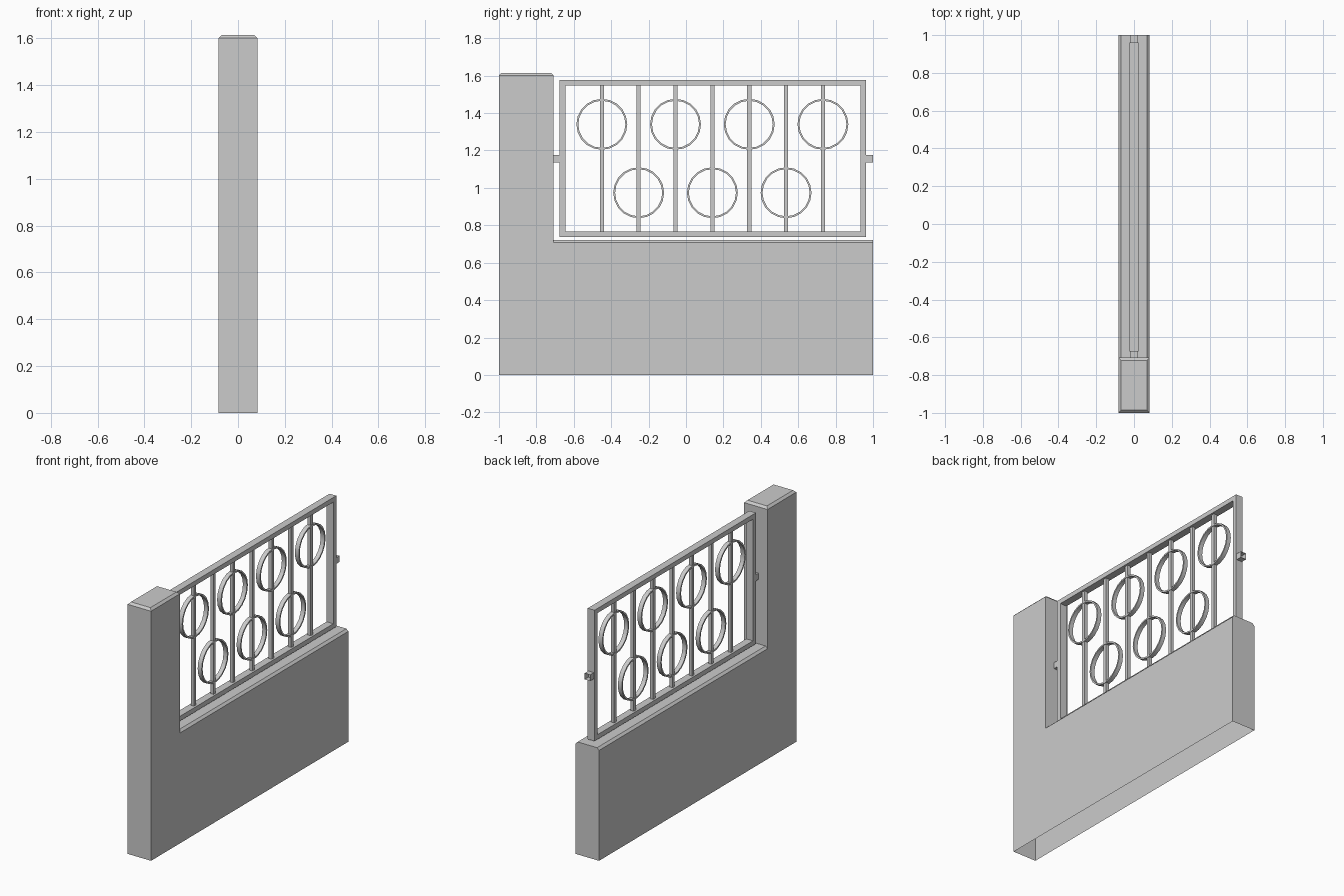
import bpy, bmesh, math
from mathutils import Matrix

if "Cube" in bpy.data.objects:
    bpy.data.objects.remove(bpy.data.objects["Cube"])


def finish(bm, name):
    bmesh.ops.recalc_face_normals(bm, faces=bm.faces)
    me = bpy.data.meshes.new(name)
    bm.to_mesh(me)
    bm.free()
    ob = bpy.data.objects.new(name, me)
    bpy.context.collection.objects.link(ob)
    return ob


def box(name, x, y, z, open_ends=False):
    """Box from (min, max) pairs; open_ends removes the two y faces."""
    bm = bmesh.new()
    bmesh.ops.create_cube(bm, size=1)
    for v in bm.verts:
        v.co = [(lo + hi) / 2 + c * (hi - lo) for c, (lo, hi) in zip(v.co, (x, y, z))]
    if open_ends:
        ends = [f for f in bm.faces if abs(f.normal.y) > 0.9]
        bmesh.ops.delete(bm, geom=ends, context='FACES_ONLY')
    return finish(bm, name)


# Wall and pillar: one shell, open underneath, lofted along y
W, C, JOIN = 0.083, 0.014, -0.708
PILLAR, WALL = 1.601, 0.708


def section(y, z, c):
    half = [(W, 0), (W, z), (W - c, z + c)]
    return [(a, y, b) for a, b in half] + [(-a, y, b) for a, b in reversed(half)]


sections = [section(-1, PILLAR, 0), section(-1 + C, PILLAR, C),
            section(JOIN - C, PILLAR, C), section(JOIN, PILLAR, 0),
            section(JOIN, WALL, C), section(1, WALL, C)]
bm = bmesh.new()
rows = [[bm.verts.new(p) for p in s] for s in sections]
for k, (a, b) in enumerate(zip(rows, rows[1:])):
    for i in range(5):
        if k == 3 and i in (0, 4):
            continue  # no area where the pillar drops to the wall
        bm.faces.new((a[i], a[i + 1], b[i + 1], b[i]))
bm.faces.new(rows[0])
bm.faces.new(rows[-1])
bmesh.ops.remove_doubles(bm, verts=bm.verts, dist=1e-5)
finish(bm, "wall_and_pillar")

# Rectangular grille frame
Y0, Y1, Z0, Z1, T, D = -0.675, 0.962, 0.737, 1.577, 0.03, 0.024
bm = bmesh.new()
loops = []
for x in (-D, D):
    for t in (0, T):
        loops.append([bm.verts.new((x, y, z)) for y, z in (
            (Y0 + t, Z0 + t), (Y1 - t, Z0 + t), (Y1 - t, Z1 - t), (Y0 + t, Z1 - t))])
for a, b in ((0, 1), (1, 3), (3, 2), (2, 0)):
    for i in range(4):
        j = (i + 1) % 4
        bm.faces.new((loops[a][i], loops[a][j], loops[b][j], loops[b][i]))
finish(bm, "grille_frame")

# Mounting tabs at both ends of the frame
for name, y in (("pillar_tab", (JOIN, Y0)), ("end_tab", (Y1, 1.0))):
    box(name, (-0.02, 0.02), y, (1.136, 1.176), open_ends=True)


# Flat hoop standing in the y-z plane
def ring(name, y, z, outer=0.136, inner=0.126, depth=0.014, n=20):
    bm = bmesh.new()
    profile = [(-depth, outer), (depth, outer), (depth, inner), (-depth, inner)]
    hoops = []
    for k in range(n):
        rot = Matrix.Rotation(math.tau * k / n, 4, 'X')
        place = Matrix.Translation((0, y, z)) @ rot
        hoops.append([bm.verts.new((place @ Matrix.Translation((x, 0, r))).translation)
                      for x, r in profile])
    for k in range(n):
        a, b = hoops[k], hoops[(k + 1) % n]
        for i in range(4):
            j = (i + 1) % 4
            bm.faces.new((a[i], a[j], b[j], b[i]))
    ob = finish(bm, name)
    bpy.ops.object.select_all(action='DESELECT')
    ob.select_set(True)
    bpy.context.view_layer.objects.active = ob
    bpy.ops.object.shade_smooth_by_angle(angle=math.radians(30))


# Upright bars, each carrying a ring alternately high and low
for i in range(7):
    y = -0.45 + i * 0.197
    box(f"grille_bar_{i + 1}", (-0.011, 0.011), (y - 0.011, y + 0.011), (Z0 + T, Z1 - T))
    ring(f"grille_ring_{i + 1}", y, 0.974 if i % 2 else 1.34)
